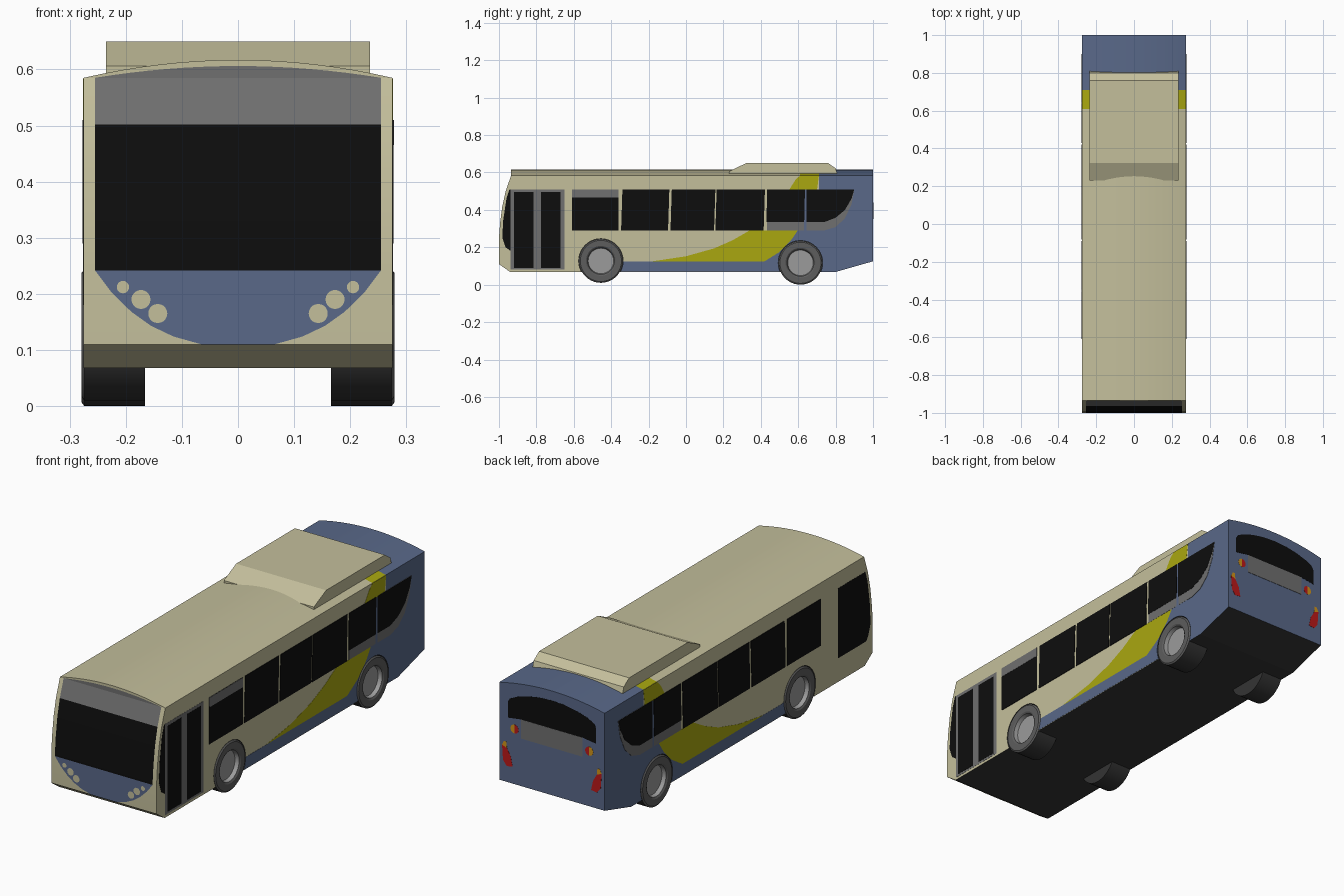
import bpy, bmesh, math
from mathutils import Matrix

if "Cube" in bpy.data.objects:
    bpy.data.objects.remove(bpy.data.objects["Cube"])


def material(name, r, g, b):
    m = bpy.data.materials.new(name)
    m.diffuse_color = (r, g, b, 1)
    m.use_nodes = True
    m.node_tree.nodes["Principled BSDF"].inputs["Base Color"].default_value = m.diffuse_color
    return m


CREAM = material("cream", .55, .52, .33)
BLUE = material("blue", .10, .14, .25)
YELLOW = material("yellow", .40, .39, .005)
GLASS = material("glass", .004, .004, .004)
GREY = material("trim_grey", .16, .16, .16)
DARK = material("dark_rubber", .035, .035, .035)
WALL = material("sidewall", .11, .11, .11)
RIM = material("rim", .33, .33, .33)
RED = material("red", .5, .01, .01)
AMBER = material("amber", .65, .3, .01)
W = .275


def finish(name, bm, *mats, smooth=None):
    bmesh.ops.recalc_face_normals(bm, faces=bm.faces)
    me = bpy.data.meshes.new(name)
    bm.to_mesh(me)
    bm.free()
    ob = bpy.data.objects.new(name, me)
    bpy.context.collection.objects.link(ob)
    for m in mats:
        me.materials.append(m)
    if smooth:
        bpy.ops.object.select_all(action='DESELECT')
        ob.select_set(True)
        bpy.context.view_layer.objects.active = ob
        bpy.ops.object.shade_smooth_by_angle(angle=math.radians(smooth))
    return ob


def add_prism(bm, pts, place, a, b):
    lo = [bm.verts.new(place(u, v, a)) for u, v in pts]
    hi = [bm.verts.new(place(u, v, b)) for u, v in pts]
    bm.faces.new(lo)
    bm.faces.new(hi)
    for i in range(len(pts)):
        j = (i + 1) % len(pts)
        bm.faces.new((lo[i], lo[j], hi[j], hi[i]))


def side_panel(name, polys, mat, layer=1, sides=(1, -1)):
    """Thin panels on the bus sides, outlines given as (y, z)."""
    bm = bmesh.new()
    for pts in polys:
        for s in sides:
            add_prism(bm, pts, lambda u, v, w: (w * s, u, v), W - .006, W + .0008 * layer)
    return finish(name, bm, mat)


def rear_panel(name, polys, mat, layer=1):
    """Thin panels on the rear wall, outlines given as (x, z)."""
    bm = bmesh.new()
    for pts in polys:
        add_prism(bm, pts, lambda u, v, w: (u, w, v), .995, 1 + .0008 * layer)
    return finish(name, bm, mat)


def box(u0, u1, v0, v1, lean=0):
    return [(u0, v0), (u1, v0), (u1 + lean, v1), (u0 + lean, v1)]


def arc(u, v, r, a0=0, a1=360, n=20):
    return [(u + r * math.cos(math.radians(a0 + (a1 - a0) * i / n)),
             v + r * math.sin(math.radians(a0 + (a1 - a0) * i / n)))
            for i in range(n if a1 - a0 == 360 else n + 1)]


def flip(pts):
    return [(-u, v) for u, v in reversed(pts)]


def roof_z(x):
    return .617 - .032 * (x / W) ** 2


# Body shell: side profile lofted across the arched roof
FRONT = [(-1, .11), (-1, .25), (-.994, .33), (-.982, .42), (-.964, .50), (-.935, .585)]
bm = bmesh.new()
N = 16
cols = []
for i in range(N + 1):
    x = -W + 2 * W * i / N
    prof = [(1, roof_z(x)), (1, .125), (.80, .068), (-.94, .068)] + FRONT + [(-.935, roof_z(x))]
    cols.append([bm.verts.new((x, y, z)) for y, z in prof])
for a, b in zip(cols, cols[1:]):
    for k in range(len(a)):
        m = (k + 1) % len(a)
        bm.faces.new((a[k], a[m], b[m], b[k]))
bm.faces.new(cols[0])
bm.faces.new(cols[-1])
bmesh.ops.remove_doubles(bm, verts=bm.verts, dist=1e-5)
for y in (.61, .71):
    bmesh.ops.bisect_plane(bm, geom=bm.verts[:] + bm.edges[:] + bm.faces[:],
                           plane_co=(0, y, 0), plane_no=(0, 1, 0))
bmesh.ops.recalc_face_normals(bm, faces=bm.faces)
for f in bm.faces:
    y = f.calc_center_median().y
    if f.normal.z < -.9:
        f.material_index = 0
    elif y > .71:
        f.material_index = 2
    else:
        f.material_index = 3 if y > .61 and f.normal.z > .5 else 1
body = finish("body", bm, DARK, CREAM, BLUE, YELLOW, smooth=15)

# Side paint
swoosh_edge = [(.42, .125), (.50, .175), (.56, .235), (.597, .29)]
skirt = side_panel("blue_side_paint", [[(-.40, .07), (.711, .07), (.711, .51), (.597, .51)]
                                       + swoosh_edge[::-1] + [(-.40, .125)]], BLUE)
side_panel("yellow_swoosh", [swoosh_edge + [(.34, .29), (.25, .238), (.15, .194), (0, .152), (-.18, .125)],
                             [(.55, .505), (.70, .505), (.711, .584), (.61, .584), (.585, .56)]], YELLOW)

# Side windows
side_panel("window_lower_trim", [box(.432, .632, .29, .345),
           [(.645, .29), (.74, .29), (.80, .308), (.85, .355), (.885, .43), (.90, .51), (.645, .51)]], GREY, 2)
side_panel("side_windows", [box(-.61, -.36, .29, .51), box(-.347, -.096, .29, .51, .007),
           box(-.083, .15, .29, .51, .007), box(.157, .415, .29, .51, .007), box(.43, .632, .335, .51, .004),
           [(.645, .335), (.74, .335), (.80, .358), (.85, .40), (.885, .46), (.90, .51), (.645, .51)]], GLASS, 3)
side_panel("window_blind", [box(-.61, -.36, .465, .51)], GREY, 4, (1,))

# Entrance door on the right, driver window on the left
side_panel("door_frame", [box(-.937, -.65, .08, .51)], GREY, 1, (1,))
side_panel("door_leaves", [box(-.92, -.815, .09, .495), box(-.775, -.67, .09, .495)], GLASS, 2, (1,))
wrap = [(-.965, .20), (-.982, .25), (-.978, .34), (-.96, .46), (-.944, .51)]
side_panel("right_corner_window", [[(-.937, .18)] + wrap + [(-.937, .51)]], GLASS, 1, (1,))
side_panel("driver_window", [[(-.74, .18), (-.95, .18)] + wrap + [(-.74, .51)]], GLASS, 1, (-1,))


# Front panels follow the curved nose
def nose_y(z):
    for (y0, z0), (y1, z1) in zip(FRONT, FRONT[1:]):
        if z <= z1:
            return y0 + (y1 - y0) * max(0, (z - z0) / (z1 - z0))
    return FRONT[-1][0]


def front_panel(name, polys, mat, layer=1):
    bm = bmesh.new()
    for pts in polys:
        bm.faces.new([bm.verts.new((x, 0, z)) for x, z in pts])
    for _, z in FRONT:
        bmesh.ops.bisect_plane(bm, geom=bm.verts[:] + bm.edges[:] + bm.faces[:],
                               plane_co=(0, 0, z), plane_no=(0, 0, 1))
    for v in bm.verts:
        v.co.y = nose_y(v.co.z) - .0012 * layer
    ob = finish(name, bm, mat)
    if ob.data.polygons[0].normal.y > 0:
        ob.data.flip_normals()


top = [(.255 - .51 * i / 16, .606 - .021 * ((.255 - .51 * i / 16) / .255) ** 2) for i in range(17)]
front_panel("windscreen", [box(-.255, .255, .242, .502)], GLASS)
front_panel("destination_panel", [[(-.255, .502), (.255, .502)] + top], GREY)
chin = [(.065, .11), (.115, .124), (.155, .143), (.19, .168), (.225, .202), (.255, .242)]
front_panel("front_blue_panel", [chin + flip(chin)], BLUE)
front_panel("headlights", [arc(s * x, z, r) for s in (1, -1)
            for x, z, r in ((.205, .212, .011), (.173, .19, .017), (.143, .165, .017))], CREAM, 2)

# Rear window, plate panel and lamps
half = [(0, .572), (-.07, .568), (-.13, .557), (-.185, .54), (-.22, .522), (-.23, .505), (-.23, .43), (-.16, .44)]
rear_panel("rear_window", [half + flip(half)[:-1]], GLASS)
rear_panel("rear_panel", [box(-.16, .16, .35, .44)], GREY, 2)
tail = [(.26, .295), (.235, .285), (.215, .25), (.205, .205), (.235, .20), (.255, .225)]
tip = [(.26, .295), (.235, .285), (.238, .315), (.25, .315)]
lamps = {"tail_lamps": (RED, [arc(.195, .385, .021, 90, 270, 10), tail]),
         "indicators": (AMBER, [arc(.195, .385, .021, -90, 90, 10), tip])}
for name, (mat, shapes) in lamps.items():
    rear_panel(name, shapes + [flip(p) for p in shapes], mat)

# Roof equipment pod
bm = bmesh.new()
add_prism(bm, [(.23, .59), (.23, .606), (.322, .65), (.76, .65), (.80, .622), (.81, .59)],
          lambda u, v, w: (w, u, v), -.235, .235)
finish("roof_pod", bm, CREAM)

# Wheels, with matching arches cut from the body and skirt
WHEELS = [("front", -.455, .127), ("rear", .612, .117)]
cut = bmesh.new()
prof = [(.166, 0), (.166, .117), (.274, .117), (.279, .110), (.279, .080), (.274, .072), (.255, .068), (.255, 0)]
seg_mat = [0, 0, 1, 1, 1, 2, 2]
for label, y, z in WHEELS:
    for s, side in ((1, "right"), (-1, "left")):
        bmesh.ops.create_cone(cut, cap_ends=True, segments=40, radius1=.119, radius2=.119, depth=.16,
                              matrix=Matrix.Translation((s * .245, y, z)) @ Matrix.Rotation(math.pi / 2, 4, 'Y'))
        bm = bmesh.new()
        n = 40
        rings = [[bm.verts.new((s * x, y + r * math.cos(math.tau * i / n), z + r * math.sin(math.tau * i / n)))
                  for i in range(n)] for x, r in prof[1:-1]]
        for k, (a, b) in enumerate(zip(rings, rings[1:])):
            for i in range(n):
                j = (i + 1) % n
                bm.faces.new((a[i], a[j], b[j], b[i])).material_index = seg_mat[k + 1]
        bm.faces.new(rings[0]).material_index = 0
        bm.faces.new(rings[-1]).material_index = 2
        finish(f"{label}_{side}_wheel", bm, DARK, WALL, RIM, smooth=30)
cutter = finish("arch_cutter", cut)
cutter.hide_render = True
for ob in (body, skirt):
    mod = ob.modifiers.new("arches", 'BOOLEAN')
    mod.operation = 'DIFFERENCE'
    mod.solver = 'EXACT'
    mod.object = cutter
    bpy.context.view_layer.objects.active = ob
    bpy.ops.object.modifier_apply(modifier=mod.name)
bpy.data.objects.remove(cutter)
